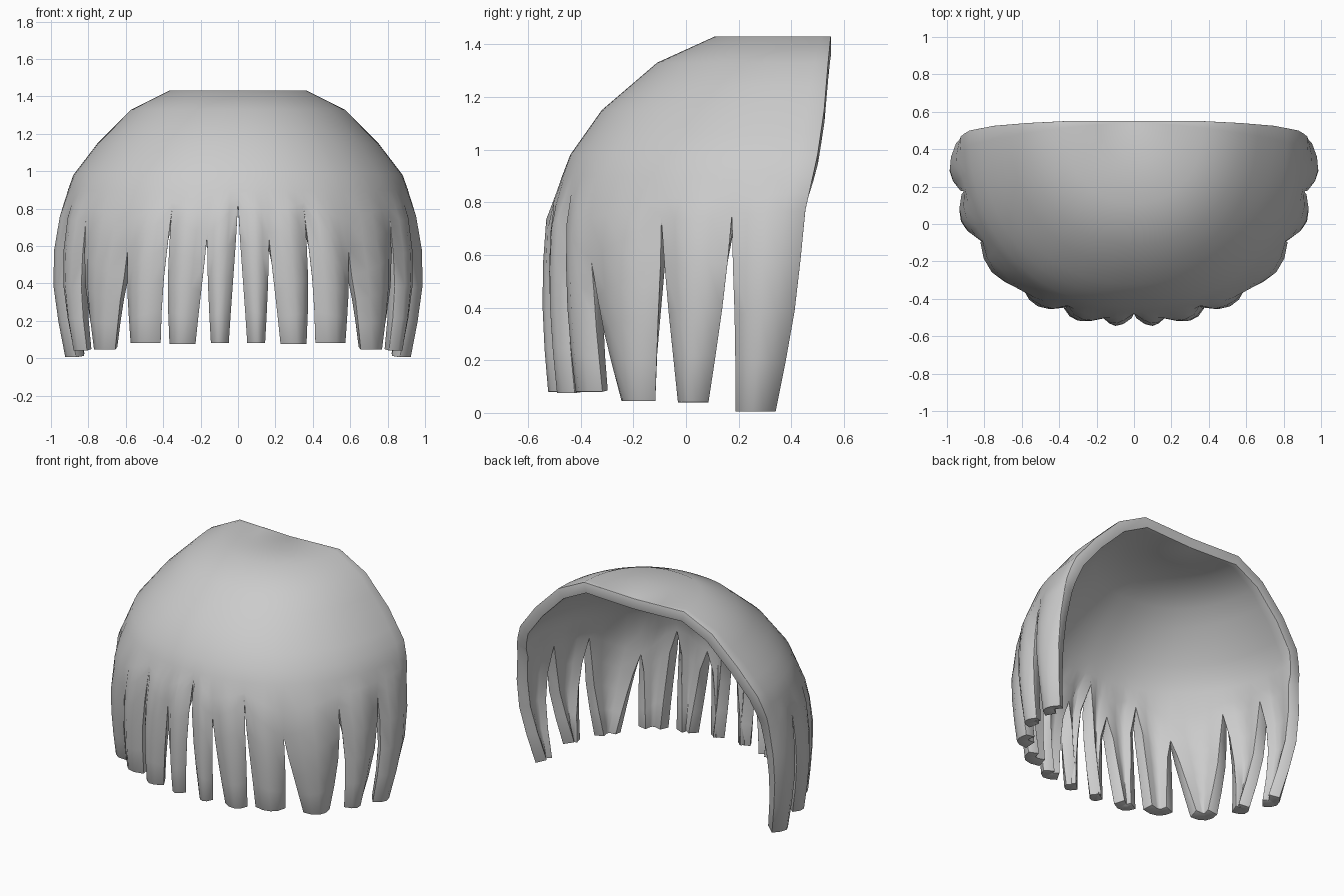
import bpy, bmesh
from math import sin, cos, radians

if "Cube" in bpy.data.objects:
    bpy.data.objects.remove(bpy.data.objects["Cube"])

# Dome profile, top to bottom: z, half width, front y, back rim y
PROFILE = [(1.43, .37, .11, .55), (1.33, .57, -.11, .54), (1.15, .75, -.32, .525),
           (.98, .88, -.44, .50), (.73, .97, -.535, .445), (.5, 1.0, -.55, .43),
           (.3, .985, -.545, .40), (0, .925, -.52, .34)]
# Roots of the gaps between strands: angle from the front, height
NOTCHES = [(0, .82), (8.2, .65), (20.2, .77), (35.5, .57), (58, .73), (75.4, .75), (90, .77)]
# Strand tips: start angle, end angle, height
TIPS = [(2.3, 7.7, .08), (12.7, 22, .075), (25.3, 38, .08),
        (46, 58, .045), (65, 73.7, .04), (81, 90, .005)]
COLS = 4


def lerp(a, b, f):
    return a + (b - a) * f


def section(z):
    for p, q in zip(PROFILE, PROFILE[1:]):
        if z >= q[0]:
            f = (p[0] - z) / (p[0] - q[0])
            return [lerp(p[i], q[i], f) for i in (1, 2, 3)]
    return PROFILE[-1][1:]


def point(angle, z, groove=0, scale=1):
    w, front, back = section(z)
    t, k = radians(angle), 2 / 2.22
    s = scale * (1 - groove)
    return (w * s * max(sin(t), 0) ** k,
            back - (back - front) * s * max(cos(t), 0) ** k, z - .012 * (1 - scale))


def column(i, c):
    u = c / COLS
    w2 = (2 * u - 1) ** 2
    (a0, z0), (a1, z1) = NOTCHES[i], NOTCHES[i + 1]
    b0, b1, tip = TIPS[i]
    a, b, root = lerp(a0, a1, u), lerp(b0, b1, u), lerp(z0, z1, u)
    pts = [point(a, 1.43, 0, s) for s in (0, .5, 1)]
    pts += [point(a, z) for z in (1.33, 1.24, 1.15, 1.06, .98, .9)]
    pts += [point(a, lerp(.9, root, .5), .006 * w2), point(a, root, .025 * w2)]
    for f in (.25, .5, .75, 1):
        pts.append(point(lerp(a, b, f ** 1.3), lerp(root, tip, f), lerp(.035, .055, f) * w2))
    return pts


# Right half of the fringe: dome and strands in one sheet
bm = bmesh.new()
for i in range(len(TIPS)):
    cols = [[bm.verts.new(p) for p in column(i, c)] for c in range(COLS + 1)]
    for l, r in zip(cols, cols[1:]):
        for j in range(len(l) - 1):
            bm.faces.new((l[j], l[j + 1], r[j + 1], r[j]))
bmesh.ops.remove_doubles(bm, verts=bm.verts, dist=.0005)
mesh = bpy.data.meshes.new("hair_fringe")
bm.to_mesh(mesh)
bm.free()
fringe = bpy.data.objects.new("hair_fringe", mesh)
bpy.context.collection.objects.link(fringe)

# Mirror, thickness and softened rims
m = fringe.modifiers.new("mirror", 'MIRROR')
m.merge_threshold = .0005
s = fringe.modifiers.new("thickness", 'SOLIDIFY')
s.thickness = .07
s.offset = -1
b = fringe.modifiers.new("soft_rim", 'BEVEL')
b.width = .015
b.segments = 2
b.limit_method = 'ANGLE'
b.angle_limit = radians(55)

bpy.context.view_layer.objects.active = fringe
fringe.select_set(True)
bpy.ops.object.shade_smooth_by_angle(angle=radians(50))
